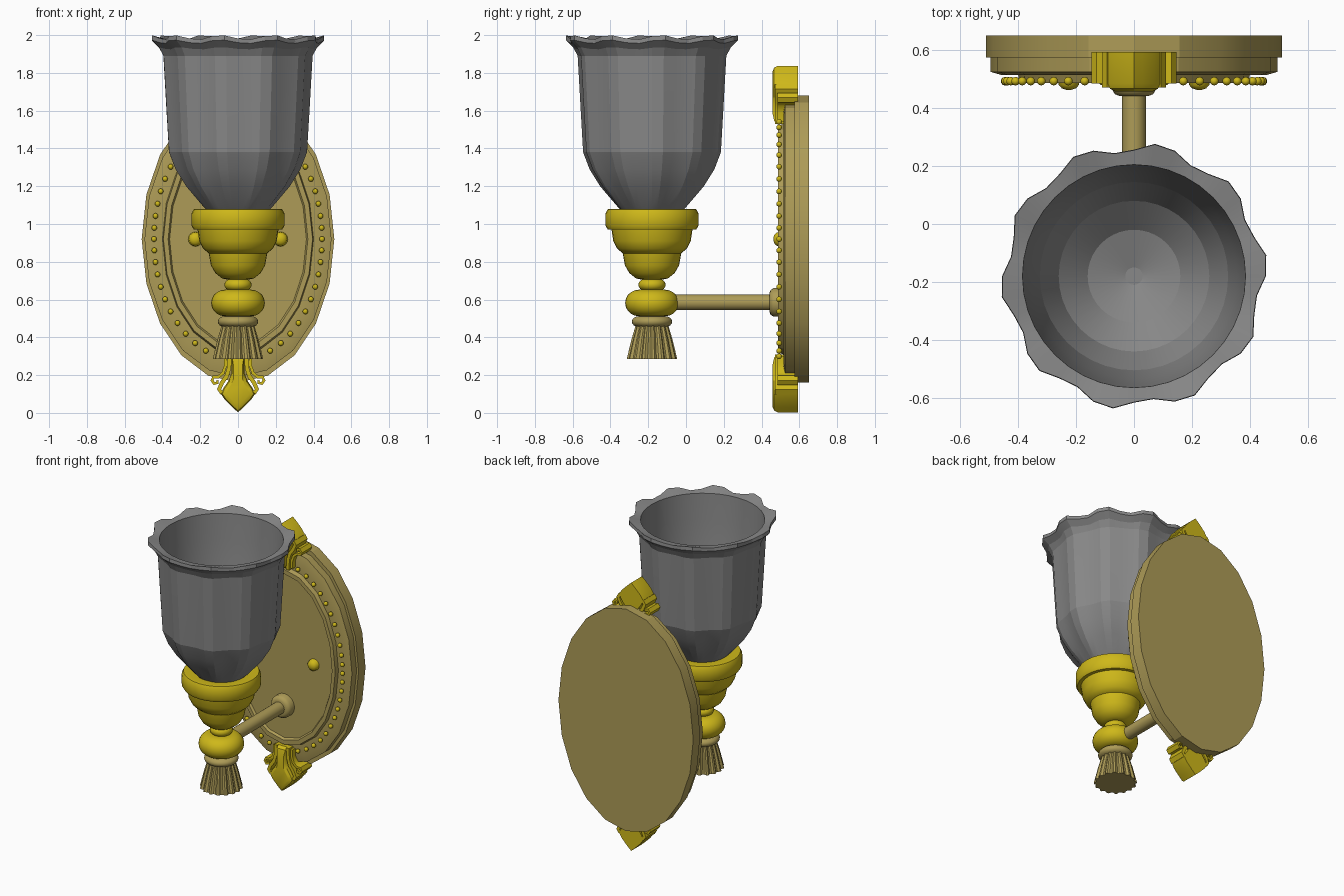
import bpy
import bmesh
from math import sin, cos, pi, radians
from mathutils import Vector

old = bpy.data.objects.get("Cube")
if old:
    bpy.data.objects.remove(old)

LAMP_Y = -0.18   # vertical axis of the lamp
MID_Z = 0.92     # centre height of the wall plate


def material(name, rgb):
    m = bpy.data.materials.new(name)
    m.use_nodes = True
    m.diffuse_color = (*rgb, 1)
    m.node_tree.nodes["Principled BSDF"].inputs["Base Color"].default_value = (*rgb, 1)
    return m


gold = material("bright gold", (0.62, 0.48, 0.01))
brass = material("pale brass", (0.42, 0.33, 0.095))
glass = material("grey glass", (0.25, 0.25, 0.25))


def finish(name, bm, mat, angle):
    bmesh.ops.recalc_face_normals(bm, faces=bm.faces)
    mesh = bpy.data.meshes.new(name)
    bm.to_mesh(mesh)
    bm.free()
    mesh.materials.append(mat)
    ob = bpy.data.objects.new(name, mesh)
    bpy.context.collection.objects.link(ob)
    bpy.ops.object.select_all(action='DESELECT')
    ob.select_set(True)
    bpy.context.view_layer.objects.active = ob
    if angle:
        bpy.ops.object.shade_smooth_by_angle(angle=radians(angle))
    return ob


def add_loft(bm, rings):
    """Join closed rings of points and cap both ends."""
    loops = [[bm.verts.new(p) for p in ring] for ring in rings]
    n = len(loops[0])
    for a, b in zip(loops, loops[1:]):
        for i in range(n):
            j = (i + 1) % n
            bm.faces.new((a[i], a[j], b[j], b[i]))
    bm.faces.new(loops[0])
    bm.faces.new(loops[-1])


def loft(name, rings, mat, angle=30):
    bm = bmesh.new()
    add_loft(bm, rings)
    return finish(name, bm, mat, angle)


def turned(name, profile, mat, sides=32, angle=35):
    """Turn (radius, z) points about the lamp axis."""
    turns = [2 * pi * i / sides for i in range(sides)]
    return loft(name, [[(r * cos(t), LAMP_Y + r * sin(t), z) for t in turns]
                       for r, z in profile], mat, angle)


def bulge(r_in, r_out, z0, z1, steps=8):
    """Half-round profile between two heights."""
    mid, half = (z0 + z1) / 2, (z1 - z0) / 2
    return [(r_in + (r_out - r_in) * cos(a), mid + half * sin(a))
            for a in [pi * (k / steps - 0.5) for k in range(steps + 1)]]


# fluted glass shade: radius, height, flute depth, height wave
shade_profile = [
    (0.15, 1.06, 0.0, 0), (0.18, 1.09, 0.02, 0), (0.27, 1.20, 0.035, 0),
    (0.325, 1.29, 0.035, 0), (0.36, 1.38, 0.03, 0), (0.375, 1.62, 0.025, 0),
    (0.39, 1.89, 0.025, 0), (0.41, 1.93, 0.035, 0.006),
    (0.446, 1.965, 0.042, 0.01), (0.444, 1.988, 0.042, 0.012),
    (0.385, 1.975, 0, 0), (0.375, 1.80, 0, 0), (0.355, 1.55, 0, 0),
    (0.325, 1.38, 0, 0), (0.26, 1.24, 0, 0), (0.16, 1.15, 0, 0), (0.03, 1.11, 0, 0)]
rings = []
for r, z, depth, wave in shade_profile:
    ring = []
    for i in range(40):
        t = 2 * pi * i / 40
        lobe = cos(10 * (t - radians(6)))
        rr = r * (1 + depth * lobe)
        ring.append((rr * cos(t), LAMP_Y + rr * sin(t), z + wave * lobe))
    rings.append(ring)
loft("glass_shade", rings, glass, 12)

# stacked cup under the shade
turned("cup_rim", [(0.20, 0.97), (0.235, 0.972), (0.246, 0.99), (0.246, 1.055),
                   (0.235, 1.078), (0.215, 1.08), (0.15, 1.07)], gold)
turned("upper_cup", [(0.13, 0.842), (0.155, 0.845), (0.185, 0.87), (0.205, 0.91),
                     (0.215, 0.975)], gold)
turned("lower_cup", [(0.05, 0.705), (0.085, 0.712), (0.12, 0.74), (0.143, 0.78),
                     (0.155, 0.845)], gold)
turned("neck_ring", bulge(0.04, 0.072, 0.648, 0.708), gold)
turned("hub_ball", bulge(0.07, 0.142, 0.512, 0.652, 10), gold)
turned("lower_ring", bulge(0.07, 0.107, 0.455, 0.512), brass)

# fluted tassel below the hub
rings = []
for r, z in [(0.085, 0.46), (0.105, 0.39), (0.13, 0.285)]:
    ring = []
    for i in range(64):
        t = 2 * pi * i / 64
        rr = r * (1.03 if i % 4 < 2 else 0.93)
        ring.append((rr * cos(t), LAMP_Y + rr * sin(t), z))
    rings.append(ring)
loft("tassel", rings, brass, 0)


# arm and its flange, running back to the plate
def along_y(name, profile, x, z, mat, sides=24):
    turns = [2 * pi * i / sides for i in range(sides)]
    return loft(name, [[(x + r * cos(t), y, z + r * sin(t)) for t in turns]
                       for r, y in profile], mat, 40)


along_y("arm", [(0.041, -0.10), (0.041, 0.46)], 0, 0.585, brass)
along_y("arm_flange", [(0.05, 0.442), (0.066, 0.448), (0.076, 0.465), (0.076, 0.51)],
        0, 0.585, brass)
for side, label in ((1, "left"), (-1, "right")):
    along_y("screw_" + label, [(0.008, 0.463), (0.024, 0.468), (0.035, 0.48), (0.04, 0.51)],
            side * 0.225, MID_Z, gold, 16)

# stepped oval wall plate: half width, half height, depth
plate_profile = [
    (0.51, 0.76, 0.65), (0.51, 0.76, 0.575), (0.495, 0.73, 0.575),
    (0.495, 0.73, 0.525), (0.46, 0.685, 0.515), (0.40, 0.61, 0.515),
    (0.395, 0.60, 0.487), (0.37, 0.57, 0.487), (0.362, 0.56, 0.502)]
loft("wall_plate", [[(a * cos(pi * i / 10), y, MID_Z + b * sin(pi * i / 10))
                     for i in range(20)] for a, b, y in plate_profile], brass, 20)

# bead border, spaced wider towards the ends
bm = bmesh.new()
for k in range(13):
    t = radians(5.2 * k + 0.155 * k * k)
    for sx in (1, -1):
        for sz in ((1, -1) if k else (1,)):
            at = Vector((sx * 0.445 * cos(t), 0.493, MID_Z + sz * 0.64 * sin(t)))
            made = bmesh.ops.create_uvsphere(bm, u_segments=10, v_segments=6, radius=0.015)
            bmesh.ops.translate(bm, verts=made["verts"], vec=at)
finish("bead_border", bm, gold, 60)


# leaf and scroll ornaments at both ends of the plate
def ribbon(bm, path, half, y0, y1, place):
    """Band of even thickness along an (x, z) path, extruded in depth."""
    pts = [Vector(p) for p in path]
    left, right = [], []
    for i, p in enumerate(pts):
        d = (pts[min(i + 1, len(pts) - 1)] - pts[max(i - 1, 0)]).normalized()
        n = Vector((-d.y, d.x)) * half
        left.append(p + n)
        right.append(p - n)
    outlines = zip(left, right)
    add_loft(bm, [[place(l.x, y0, l.y), place(l.x, y1, l.y),
                   place(r.x, y1, r.y), place(r.x, y0, r.y)] for l, r in outlines])


leaf_half = [(0.03, 0.03), (0.07, 0.07), (0.09, 0.1), (0.078, 0.13), (0.05, 0.17),
             (0.034, 0.21), (0.034, 0.31)]
leaf = [(0, 0.003)] + leaf_half + [(-x, z) for x, z in reversed(leaf_half)]
inner_band = [(0.045, 0.31), (0.047, 0.24), (0.06, 0.195), (0.085, 0.16), (0.10, 0.125),
              (0.085, 0.105)]
outer_scroll = [(0.065, 0.30), (0.066, 0.25), (0.08, 0.21), (0.105, 0.19), (0.13, 0.19),
                (0.138, 0.172), (0.126, 0.155), (0.108, 0.16), (0.112, 0.172)]

for label, flip in (("lower", False), ("upper", True)):
    def place_z(z):
        return 2 * MID_Z - z if flip else z
    loft(label + "_leaf", [[(x * s, y, place_z(0.11 + (z - 0.11) * s)) for x, z in leaf]
                           for s, y in ((1, 0.593), (1, 0.485), (0.92, 0.467), (0.7, 0.457))],
         gold, 30)
    bm = bmesh.new()
    for sx in (1, -1):
        def place(x, y, z):
            return (sx * x, y, place_z(z))
        ribbon(bm, inner_band, 0.011, 0.472, 0.593, place)
        ribbon(bm, outer_scroll, 0.008, 0.485, 0.593, place)
    finish(label + "_scrolls", bm, gold, 40)
